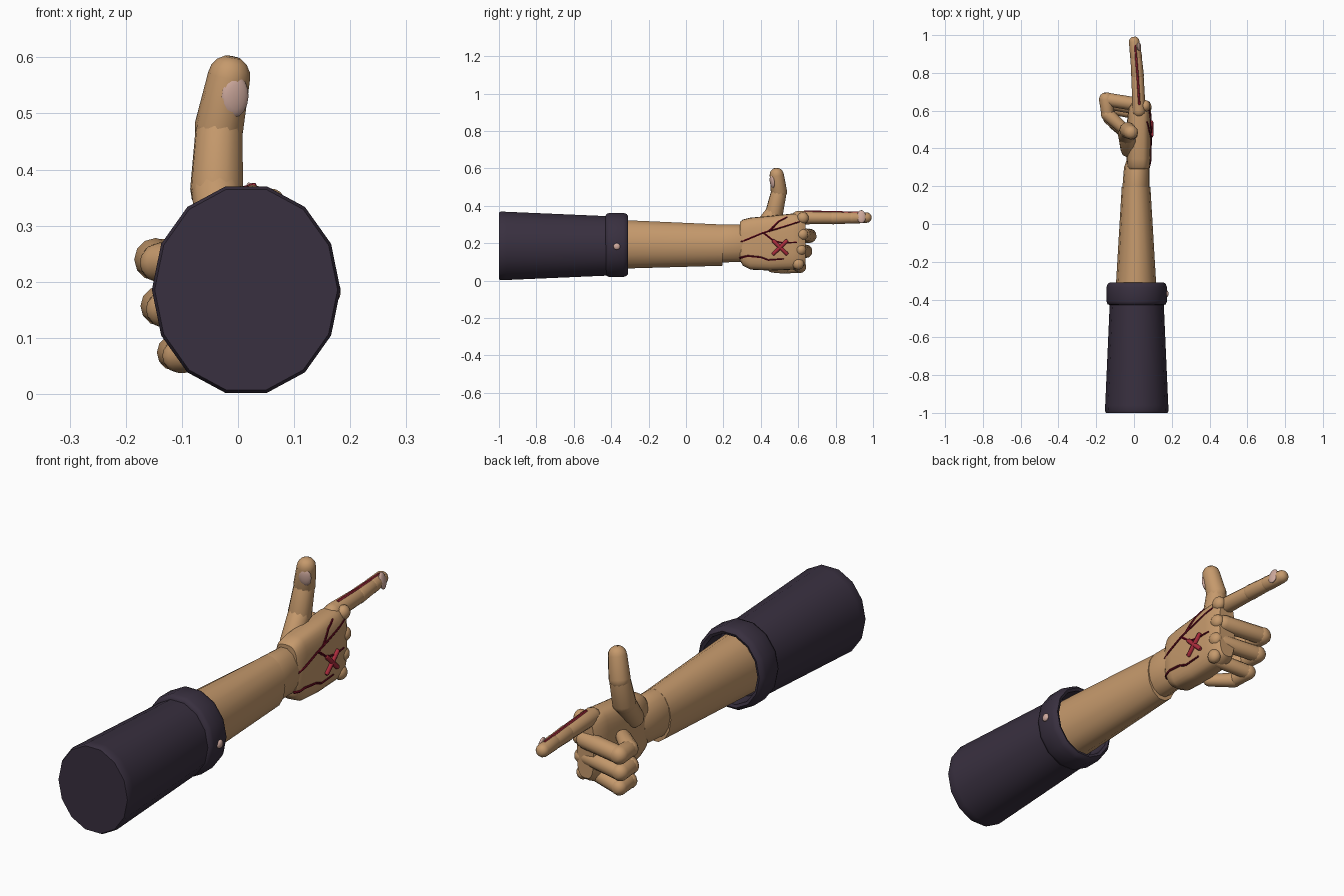
import bpy, bmesh, math
from mathutils import Vector
from mathutils.bvhtree import BVHTree

if "Cube" in bpy.data.objects:
    bpy.data.objects.remove(bpy.data.objects["Cube"])


def material(name, rgb):
    m = bpy.data.materials.new(name)
    m.diffuse_color = (*rgb, 1)
    m.use_nodes = True
    m.node_tree.nodes["Principled BSDF"].inputs["Base Color"].default_value = m.diffuse_color
    return m


SKIN = material("skin", (0.56, 0.32, 0.15))
CLOTH = material("dark_cloth", (0.040, 0.029, 0.050))
NAIL = material("nail", (0.62, 0.40, 0.34))
RED = material("red", (0.40, 0.025, 0.045))
DARK_RED = material("dark_red", (0.12, 0.003, 0.012))


def finish(bm, name, mat, angle=40):
    bmesh.ops.recalc_face_normals(bm, faces=bm.faces)
    mesh = bpy.data.meshes.new(name)
    bm.to_mesh(mesh)
    bm.free()
    mesh.materials.append(mat)
    ob = bpy.data.objects.new(name, mesh)
    bpy.context.collection.objects.link(ob)
    bpy.context.view_layer.objects.active = ob
    ob.select_set(True)
    bpy.ops.object.shade_smooth_by_angle(angle=math.radians(angle))
    ob.select_set(False)
    return ob


def loft(bm, rings):
    """Skin a list of point rings and close both ends."""
    vs = [[bm.verts.new(p) for p in r] for r in rings]
    n = len(vs[0])
    for a, b in zip(vs, vs[1:]):
        for i in range(n):
            j = (i + 1) % n
            bm.faces.new((a[i], a[j], b[j], b[i]))
    bm.faces.new(vs[0])
    bm.faces.new(vs[-1][::-1])


def section(y, cx, cz, hx, hz, n=14, power=2.0):
    """Superellipse ring across the arm at depth y."""
    pts = []
    for i in range(n):
        t = 2 * math.pi * i / n
        c, s = math.cos(t), math.sin(t)
        pts.append(Vector((cx + hx * math.copysign(abs(c) ** (2 / power), c), y,
                           cz + hz * math.copysign(abs(s) ** (2 / power), s))))
    return pts


def capsule(bm, a, b, ra, rb, n=12, caps=4):
    """Tapered round-ended segment from a to b."""
    a, b = Vector(a), Vector(b)
    d = (b - a).normalized()
    q = d.to_track_quat('Z', 'Y')
    u, v = q @ Vector((1, 0, 0)), q @ Vector((0, 1, 0))
    steps = [math.pi / 2 * k / caps for k in range(caps)]
    prof = [(a - d * ra * math.sin(t), ra * math.cos(t)) for t in reversed(steps)]
    prof += [(b + d * rb * math.sin(t), rb * math.cos(t)) for t in steps]
    loft(bm, [[c + (u * math.cos(w) + v * math.sin(w)) * r
               for w in (2 * math.pi * i / n for i in range(n))] for c, r in prof])


def finger(name, pts, radii, mat=SKIN, flare=1.06, n=12, caps=4):
    bm = bmesh.new()
    for i in range(len(pts) - 1):
        capsule(bm, pts[i], pts[i + 1], radii[i] * (flare if i else 1), radii[i + 1], n, caps)
    return finish(bm, name, mat, 50)


def ellipsoid(name, loc, normal, size, mat, up='Y'):
    bm = bmesh.new()
    bmesh.ops.create_uvsphere(bm, u_segments=16, v_segments=10, radius=1)
    q = Vector(normal).to_track_quat('Z', up)
    for v in bm.verts:
        v.co = q @ Vector([c * s for c, s in zip(v.co, size)]) + Vector(loc)
    return finish(bm, name, mat, 60)


# sleeve with a rolled, hollow cuff
CX, CZ = 0.0145, 0.186
bm = bmesh.new()
loft(bm, [section(y, CX, CZ, rx, rz) for y, rx, rz in [
    (-1.0, 0.163, 0.183), (-0.99, 0.168, 0.1885), (-0.96, 0.167, 0.187),
    (-0.42, 0.143, 0.163)]])
finish(bm, "sleeve", CLOTH)
bm = bmesh.new()
loft(bm, [section(y, CX, CZ + 0.005, rx, rz) for y, rx, rz in [
    (-0.43, 0.14, 0.158), (-0.425, 0.154, 0.170), (-0.41, 0.160, 0.176),
    (-0.335, 0.160, 0.176), (-0.318, 0.154, 0.170), (-0.31, 0.144, 0.160),
    (-0.315, 0.132, 0.148), (-0.40, 0.128, 0.144)]])
finish(bm, "cuff", CLOTH, 50)
ellipsoid("cuff_button", (0.173, -0.37, 0.183), (1, 0, 0), (0.018, 0.018, 0.010), NAIL)

# forearm and wrist
bm = bmesh.new()
loft(bm, [section(*s) for s in [
    (-0.42, 0.011, 0.194, 0.110, 0.136), (-0.31, 0.011, 0.194, 0.106, 0.132),
    (0.195, 0.011, 0.190, 0.076, 0.113)]])
finish(bm, "forearm", SKIN)
bm = bmesh.new()
loft(bm, [section(*s) for s in [
    (0.17, 0.011, 0.198, 0.070, 0.102), (0.20, 0.011, 0.199, 0.072, 0.104),
    (0.30, 0.015, 0.200, 0.068, 0.102), (0.335, 0.015, 0.200, 0.055, 0.09)]])
finish(bm, "wrist", SKIN)

# palm
bm = bmesh.new()
loft(bm, [section(*s, n=28, power=3.2) for s in [
    (0.290, 0.024, 0.210, 0.052, 0.105), (0.305, 0.024, 0.203, 0.060, 0.124),
    (0.345, 0.024, 0.198, 0.063, 0.139), (0.45, 0.025, 0.200, 0.065, 0.146),
    (0.57, 0.027, 0.209, 0.062, 0.150), (0.615, 0.028, 0.212, 0.056, 0.144),
    (0.64, 0.028, 0.215, 0.040, 0.128)]])
surface = BVHTree.FromBMesh(bm)
finish(bm, "palm", SKIN)


def on_back(y, z, lift=0.0):
    """Point on the back of the hand at the given y and z."""
    hit = surface.ray_cast(Vector((1, y, z)), Vector((-1, 0, 0)))[0]
    return Vector(((hit.x if hit else 0.08) + lift, y, z))


# pointing finger with nail
finger("index_finger", [(0.026, 0.60, 0.337), (0.019, 0.785, 0.335), (0.011, 0.885, 0.336),
                        (0.001, 0.965, 0.337)], [0.036, 0.032, 0.030, 0.028], flare=1.05)
ellipsoid("index_nail", (0.026, 0.938, 0.342), (0.95, 0.1, 0.2), (0.024, 0.036, 0.010), NAIL)

# thumb with nail
finger("thumb", [(-0.028, 0.395, 0.27), (-0.038, 0.472, 0.365), (-0.034, 0.497, 0.475),
                 (-0.016, 0.485, 0.566)], [0.043, 0.046, 0.042, 0.038], flare=1.04)
ellipsoid("thumb_nail", (-0.006, 0.461, 0.53), (0.3, -0.93, -0.12),
          (0.026, 0.038, 0.011), NAIL)

# curled fingers: knuckle height, curl height, outer reach, forward depth, radius
for name, z0, z1, reach, y, r in [("middle_finger", 0.245, 0.240, -0.147, 0.660, 0.036),
                                  ("ring_finger", 0.165, 0.157, -0.138, 0.640, 0.034),
                                  ("little_finger", 0.092, 0.074, -0.112, 0.610, 0.031)]:
    finger(name, [(0.035, y - 0.03, z0), (reach, y, z1), (reach + 0.008, y - 0.08, z1 - 0.006),
                  (reach + 0.085, y - 0.15, z1 - 0.004)], [r, r, r * 0.94, r * 0.86])

# knuckles
for name, x, y, z in [("index", 0.060, 0.625, 0.335), ("middle", 0.066, 0.622, 0.247),
                      ("ring", 0.066, 0.612, 0.165), ("little", 0.064, 0.600, 0.090)]:
    ellipsoid(name + "_knuckle", (x, y, z), (1, 0, 0), (0.031, 0.031, 0.026), SKIN)

# branching veins on the back of the hand
veins = [[(0.29, 0.205), (0.41, 0.255), (0.51, 0.285), (0.605, 0.315)],
         [(0.415, 0.255), (0.47, 0.212), (0.52, 0.202), (0.59, 0.205)],
         [(0.445, 0.265), (0.495, 0.317), (0.54, 0.340)],
         [(0.29, 0.122), (0.33, 0.132), (0.40, 0.125), (0.44, 0.110), (0.52, 0.116)]]
for k, path in enumerate(veins):
    pts = []
    for (ya, za), (yb, zb) in zip(path, path[1:]):
        pts += [on_back(ya + (yb - ya) * t / 3, za + (zb - za) * t / 3) for t in range(3)]
    pts.append(on_back(*path[-1]))
    finger(f"vein_{k + 1}", pts, [0.006 - 0.002 * i / len(pts) for i in range(len(pts))],
           DARK_RED, 1, 6, 2)

# crossed mark
for k, s in enumerate((1, -1)):
    ends = [(0.468, 0.178 - 0.034 * s), (0.538, 0.178 + 0.034 * s)]
    finger(f"cross_bar_{k + 1}", [on_back(y, z, 0.004) for y, z in ends], [0.010, 0.010],
           RED, 1, 8, 2)

# red line along the pointing finger
finger("finger_line", [(0.028, 0.635, 0.371), (0.019, 0.785, 0.367), (0.011, 0.885, 0.365),
                       (0.006, 0.945, 0.364)], [0.006, 0.006, 0.006, 0.005], RED, 1, 6, 2)
